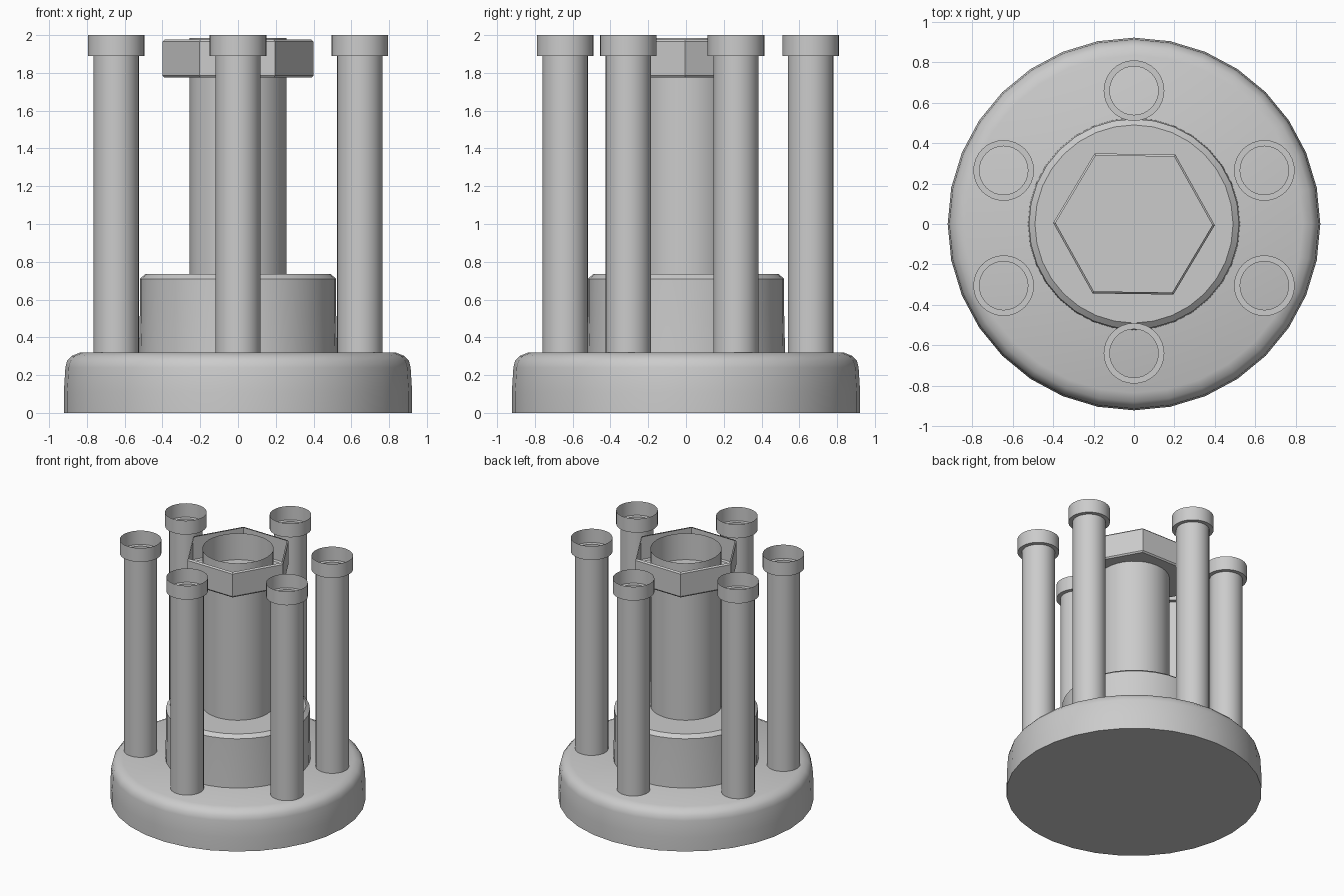
import bpy, bmesh
from math import sin, cos, pi, radians

if "Cube" in bpy.data.objects:
    bpy.data.objects.remove(bpy.data.objects["Cube"])


def lathe(name, profile, sides=32, loc=(0, 0), bottom=False, top=False, smooth=True, turn=0.0):
    """Revolve (radius, z) points into a stack of rings, optionally capped."""
    bm = bmesh.new()
    rings = []
    for r, z in profile:
        rings.append([bm.verts.new((r * cos(2 * pi * i / sides + turn),
                                    r * sin(2 * pi * i / sides + turn), z))
                      for i in range(sides)])
    for a, b in zip(rings, rings[1:]):
        for i in range(sides):
            j = (i + 1) % sides
            bm.faces.new((a[i], a[j], b[j], b[i]))
    if bottom:
        bm.faces.new(rings[0][::-1])
    if top:
        bm.faces.new(rings[-1])
    mesh = bpy.data.meshes.new(name)
    bm.to_mesh(mesh)
    bm.free()
    obj = bpy.data.objects.new(name, mesh)
    bpy.context.collection.objects.link(obj)
    obj.location = (loc[0], loc[1], 0)
    if smooth:
        bpy.ops.object.select_all(action='DESELECT')
        obj.select_set(True)
        bpy.context.view_layer.objects.active = obj
        bpy.ops.object.shade_smooth_by_angle(angle=radians(35))
    return obj


# Round flange with a softened upper edge
lathe("base_flange", [(0.922, 0), (0.922, 0.11), (0.914, 0.24), (0.905, 0.275),
                      (0.88, 0.302), (0.835, 0.32)], bottom=True, top=True)

# Raised collar on the flange
lathe("collar", [(0.525, 0.30), (0.52, 0.52), (0.52, 0.71), (0.49, 0.735)], top=True)

# Open central tube
lathe("central_tube", [(0.257, 0.70), (0.257, 1.985)])

# Hexagonal nut: open cup with chamfered rims
lathe("hex_nut", [(0.39, 1.775), (0.40, 1.786), (0.40, 1.965), (0.388, 1.976)],
      sides=6, bottom=True, smooth=False, turn=radians(-0.8))

# Six hollow posts with wider open heads
posts = [(0, 0.66), (0, -0.64)] + [(sx * 0.645, y) for sx in (-1, 1) for y in (0.265, -0.305)]
for i, p in enumerate(posts):
    lathe(f"post_{i + 1}", [(0.12, 0.30), (0.12, 1.89), (0.15, 1.89), (0.15, 2.0)], loc=p)
